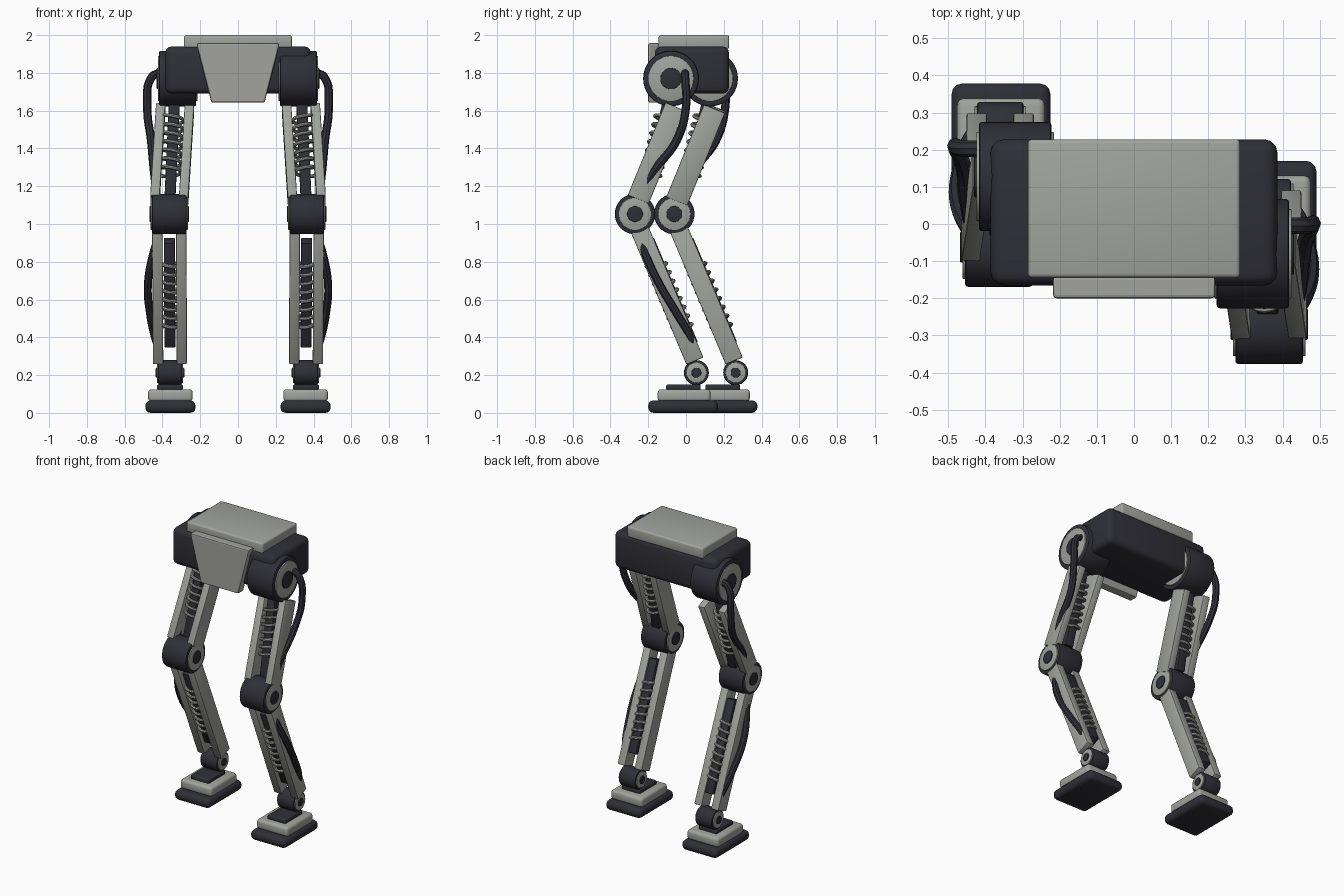
import bpy, math
from mathutils import Vector, Matrix

cube = bpy.data.objects.get("Cube")
if cube:
    bpy.data.objects.remove(cube, do_unlink=True)


def material(name, rgb):
    m = bpy.data.materials.new(name)
    m.use_nodes = True
    m.diffuse_color = (*rgb, 1)
    m.node_tree.nodes["Principled BSDF"].inputs["Base Color"].default_value = (*rgb, 1)
    return m


GREY = material("warm grey armour", (0.36, 0.37, 0.34))
DARK = material("dark blue grey frame", (0.028, 0.028, 0.038))


def finish(obj, name, mat, bevel=0.0, segments=3):
    obj.name = name
    obj.data.materials.append(mat)
    bpy.context.view_layer.objects.active = obj
    if bevel:
        mod = obj.modifiers.new("rounded edges", "BEVEL")
        mod.width, mod.segments, mod.limit_method = bevel, segments, "ANGLE"
        bpy.ops.object.modifier_apply(modifier=mod.name)
    bpy.ops.object.shade_smooth_by_angle(angle=math.radians(35))
    return obj


def box(name, lo, hi, mat, bevel):
    lo, hi = Vector(lo), Vector(hi)
    bpy.ops.mesh.primitive_cube_add(size=1)
    obj = bpy.context.object
    obj.data.transform(Matrix.Translation((lo + hi) / 2) @ Matrix.Diagonal((*(hi - lo), 1)))
    return finish(obj, name, mat, bevel)


def limb_frame(top, bottom):
    """Frame at the limb's middle: z runs up the limb, x stays sideways."""
    top, bottom = Vector(top), Vector(bottom)
    z = (top - bottom).normalized()
    y = z.cross(Vector((1, 0, 0))).normalized()
    x = y.cross(z)
    rot = Matrix((x, y, z)).transposed().to_4x4()
    return Matrix.Translation((top + bottom) / 2) @ rot, (top - bottom).length


def limb_box(name, frame, centre, size, mat, bevel):
    bpy.ops.mesh.primitive_cube_add(size=1)
    obj = bpy.context.object
    obj.data.transform(frame @ Matrix.Translation(centre) @ Matrix.Diagonal((*size, 1)))
    return finish(obj, name, mat, bevel, 2)


def drum(name, x, y, z, width, radius, mat, bevel=0.0):
    bpy.ops.mesh.primitive_cylinder_add(vertices=40, radius=radius, depth=width)
    obj = bpy.context.object
    obj.data.transform(Matrix.Translation((x, y, z)) @ Matrix.Rotation(math.pi / 2, 4, "Y"))
    return finish(obj, name, mat, bevel, 2)


def tube(name, points, radius, mat, smooth_path=True):
    curve = bpy.data.curves.new(name, "CURVE")
    curve.dimensions = "3D"
    curve.bevel_depth, curve.bevel_resolution = radius, 2
    curve.use_fill_caps = True
    curve.resolution_u = 6
    if smooth_path:
        spline = curve.splines.new("BEZIER")
        spline.bezier_points.add(len(points) - 1)
        for bp, p in zip(spline.bezier_points, points):
            bp.co = p
            bp.handle_left_type = bp.handle_right_type = "AUTO"
    else:
        spline = curve.splines.new("POLY")
        spline.points.add(len(points) - 1)
        for sp, p in zip(spline.points, points):
            sp.co = (*p, 1)
    obj = bpy.data.objects.new(name, curve)
    bpy.context.collection.objects.link(obj)
    bpy.ops.object.select_all(action="DESELECT")
    obj.select_set(True)
    bpy.context.view_layer.objects.active = obj
    bpy.ops.object.convert(target="MESH")
    return finish(bpy.context.object, name, mat)


def spring(name, top, bottom, radius, turns):
    frame, length = limb_frame(top, bottom)
    steps = turns * 16
    pts = []
    for i in range(steps + 1):
        a = 2 * math.pi * turns * i / steps
        pts.append(frame @ Vector((radius * math.cos(a), radius * math.sin(a),
                                   length * (i / steps - 0.5))))
    return tube(name, pts, 0.01, GREY, False)


def joint(name, x, y, z, width, radius, cap, hub):
    """Dark drum with a grey cap and a dark hub on both ends."""
    return [drum(name + "_drum", x, y, z, width, radius, DARK, 0.008),
            drum(name + "_caps", x, y, z, width + 0.014, cap, GREY, 0.003),
            drum(name + "_hubs", x, y, z, width + 0.026, hub, DARK, 0.003)]


def leg():
    parts = []
    # Joints
    parts += joint("hip", 0.32, -0.08, 1.77, 0.195, 0.147, 0.12, 0.056)
    parts += joint("knee", 0.364, -0.27, 1.053, 0.182, 0.107, 0.086, 0.042)
    parts += joint("ankle", 0.36, 0.055, 0.213, 0.125, 0.066, 0.054, 0.026)

    # Thigh rails, core and spring
    frame, length = limb_frame((0.333, -0.055, 1.615), (0.364, -0.255, 1.125))
    for side, label in ((-1, "inner"), (1, "outer")):
        parts.append(limb_box("thigh_rail_" + label, frame, (side * 0.076, 0, 0),
                              (0.05, 0.12, length), GREY, 0.006))
    top, bottom = Vector((0.336, -0.09, 1.66)), Vector((0.36, -0.215, 1.14))
    core, core_length = limb_frame(top, bottom)
    parts.append(limb_box("thigh_core", core, (0, 0, 0),
                          (0.058, 0.06, core_length), DARK, 0.005))
    parts.append(spring("thigh_spring", top.lerp(bottom, 0.17), top.lerp(bottom, 0.78), 0.052, 7))

    # Shin rails, core and spring
    top, bottom = Vector((0.364, -0.245, 0.97)), Vector((0.36, 0.047, 0.275))
    frame, length = limb_frame(top, bottom)
    for side, label in ((-1, "inner"), (1, "outer")):
        parts.append(limb_box("shin_rail_" + label, frame, (side * 0.063, 0, 0),
                              (0.055, 0.098, length), GREY, 0.006))
    parts.append(limb_box("shin_core", frame, (0, 0.013, 0.01),
                          (0.058, 0.08, 0.6), DARK, 0.005))
    back = frame.to_3x3() @ Vector((0, 0.009, 0))
    parts.append(spring("shin_spring", top.lerp(bottom, 0.24) + back,
                        top.lerp(bottom, 0.77) + back, 0.052, 8))

    # Cables on the outer side
    parts.append(tube("thigh_cable", [(0.415, -0.005, 1.80), (0.455, -0.005, 1.78),
                                      (0.48, 0.0, 1.62), (0.46, -0.05, 1.44),
                                      (0.445, -0.17, 1.28), (0.43, -0.24, 1.15)], 0.022, DARK))
    parts.append(tube("shin_cable", [(0.425, -0.24, 0.92), (0.45, -0.215, 0.84),
                                     (0.477, -0.14, 0.68), (0.465, -0.045, 0.52),
                                     (0.44, 0.025, 0.4), (0.42, 0.045, 0.34)], 0.021, DARK))

    # Foot
    parts.append(box("foot_sole", (0.225, -0.2, 0), (0.491, 0.17, 0.066), DARK, 0.028))
    parts.append(box("foot_upper", (0.24, -0.15, 0.06), (0.476, 0.13, 0.125), GREY, 0.018))
    parts.append(box("foot_ankle_plate", (0.292, -0.105, 0.12), (0.428, 0.078, 0.15), DARK, 0.008))
    return parts


# Left leg, then a mirrored right leg set further back
STRIDE = 0.208
for part in leg():
    base = part.name
    twin = part.copy()
    twin.data = part.data.copy()
    bpy.context.collection.objects.link(twin)
    twin.data.transform(Matrix.Translation((0, STRIDE, 0)) @ Matrix.Diagonal((-1, 1, 1, 1)))
    twin.data.flip_normals()
    part.name, twin.name = "left_" + base, "right_" + base

# Pelvis block and top plate
box("pelvis", (-0.386, -0.165, 1.69), (0.386, 0.228, 1.94), DARK, 0.035)
box("top_plate", (-0.286, -0.145, 1.925), (0.286, 0.228, 2.0), GREY, 0.012)

# Tapered front plate
plate = box("front_plate", (-0.22, -0.2, 1.642), (0.22, -0.14, 1.957), GREY, 0)
for v in plate.data.vertices:
    if v.co.z < 1.8:
        v.co.x *= 0.64
plate.data.materials.clear()
finish(plate, "front_plate", GREY, 0.009, 2)
